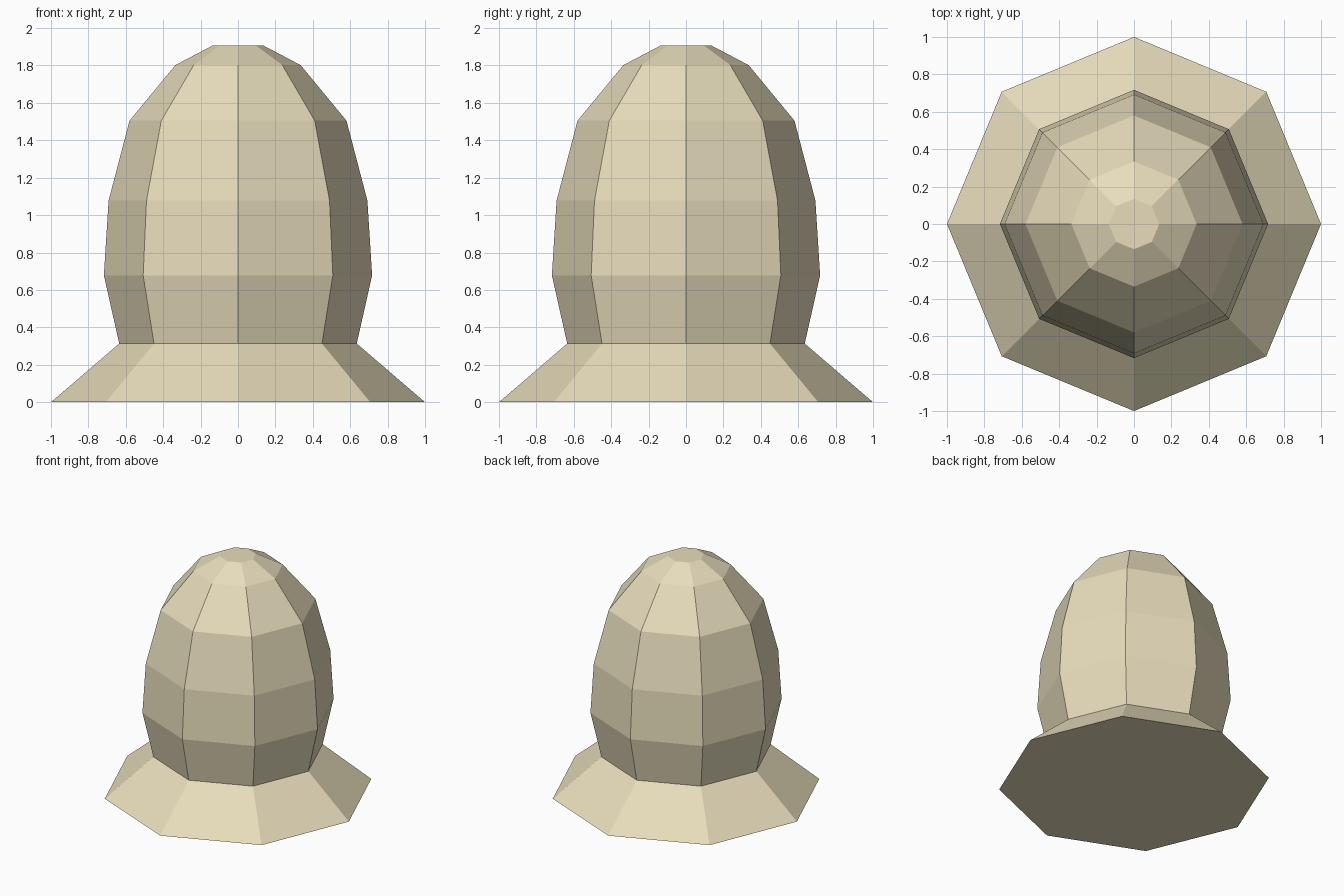
import bpy, bmesh, math

if "Cube" in bpy.data.objects:
    bpy.data.objects.remove(bpy.data.objects["Cube"])

SIDES = 8
# (radius, height) from the flared foot up to the small flat top
PROFILE = [(1.0, 0.0), (0.635, 0.313), (0.717, 0.678), (0.692, 1.077),
           (0.58, 1.505), (0.335, 1.802), (0.135, 1.907)]


def lathe(name, profile, sides):
    """Closed faceted solid of revolution with flat caps."""
    bm = bmesh.new()
    rings = []
    for r, z in profile:
        rings.append([bm.verts.new((r * math.cos(math.tau * i / sides),
                                    r * math.sin(math.tau * i / sides), z))
                      for i in range(sides)])
    for low, high in zip(rings, rings[1:]):
        for i in range(sides):
            j = (i + 1) % sides
            bm.faces.new((low[i], low[j], high[j], high[i]))
    bm.faces.new(rings[0][::-1])
    bm.faces.new(rings[-1])
    bmesh.ops.recalc_face_normals(bm, faces=bm.faces)
    mesh = bpy.data.meshes.new(name)
    bm.to_mesh(mesh)
    bm.free()
    obj = bpy.data.objects.new(name, mesh)
    bpy.context.collection.objects.link(obj)
    return obj


# Domed body with flared foot, one continuous shell
body = lathe("flared_dome", PROFILE, SIDES)
cream = bpy.data.materials.new("cream")
cream.diffuse_color = (0.8, 0.72, 0.5, 1.0)
cream.use_nodes = True
cream.node_tree.nodes["Principled BSDF"].inputs["Base Color"].default_value = cream.diffuse_color
body.data.materials.append(cream)
